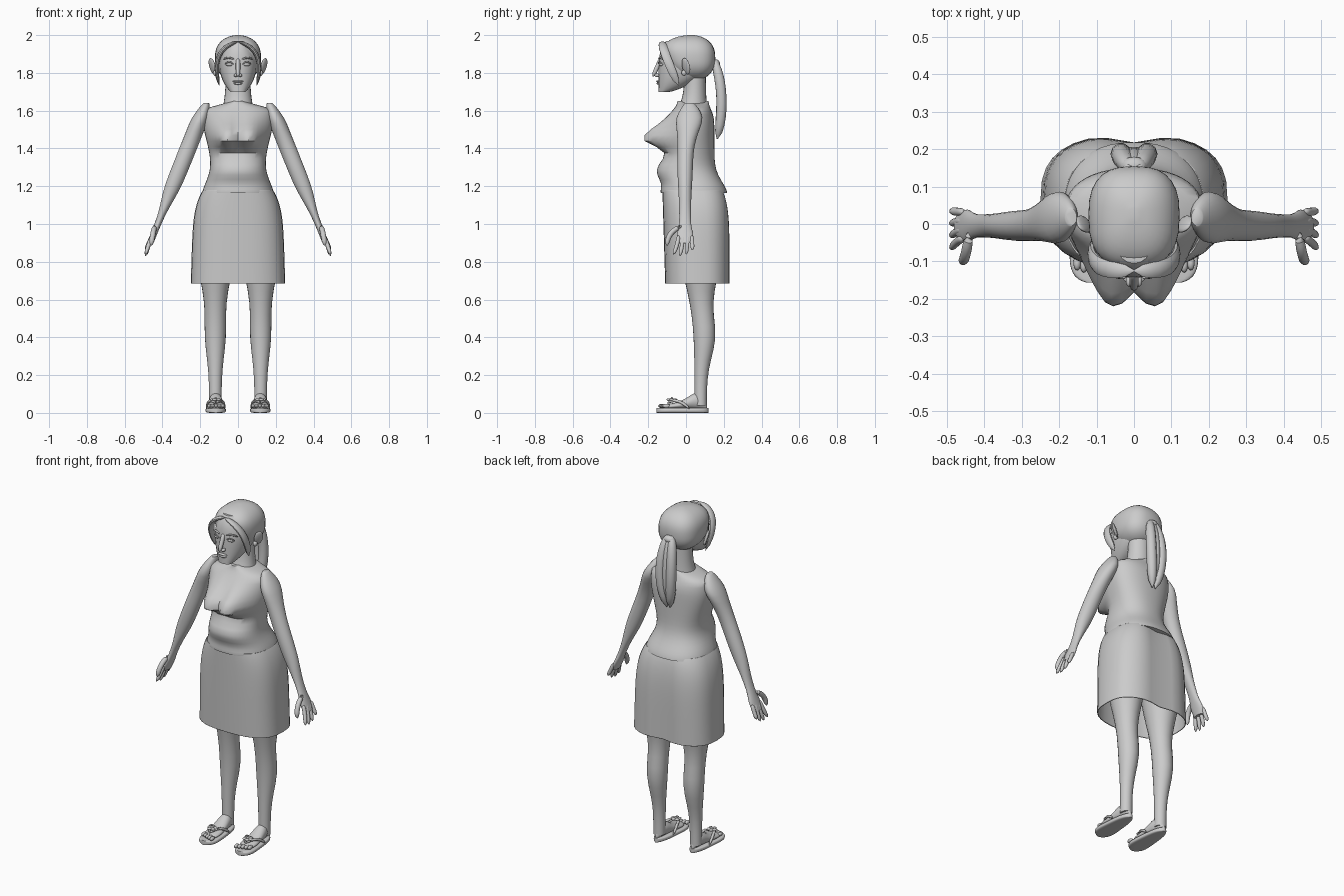
import bpy, bmesh
from math import sin, cos, pi, tau, exp, radians, copysign
from mathutils import Vector, Matrix

cube = bpy.data.objects.get("Cube")
if cube:
    bpy.data.objects.remove(cube, do_unlink=True)

grey = bpy.data.materials.new("plain grey")
grey.use_nodes = True
grey.diffuse_color = (0.6, 0.6, 0.6, 1)
shader = grey.node_tree.nodes["Principled BSDF"]
shader.inputs["Base Color"].default_value = grey.diffuse_color


def bump(value, centre, width):
    """Soft swelling: one at the centre, fading to nothing."""
    return exp(-((value - centre) / width) ** 2)


def dome(t, power):
    """Rounded fullness along a part: closed at both ends, full in the middle."""
    return max(0.01, 1 - abs(2 * t - 1) ** power) ** 0.5


def rounded(value, squareness):
    return copysign(abs(value) ** (2 / squareness), value)


def finish(name, bm, mirror):
    bmesh.ops.recalc_face_normals(bm, faces=bm.faces)
    mesh = bpy.data.meshes.new(name)
    bm.to_mesh(mesh)
    bm.free()
    mesh.materials.append(grey)
    part = bpy.data.objects.new(name, mesh)
    bpy.context.collection.objects.link(part)
    bpy.ops.object.select_all(action='DESELECT')
    part.select_set(True)
    bpy.context.view_layer.objects.active = part
    bpy.ops.object.shade_smooth_by_angle(angle=radians(45))
    if mirror:
        part.modifiers.new("Mirror", 'MIRROR')
    return part


def skin(name, rings, mirror, caps=True):
    """Join equal rings of points into a closed or open skin."""
    bm = bmesh.new()
    rings = [[bm.verts.new(point) for point in ring] for ring in rings]
    for lower, upper in zip(rings, rings[1:]):
        for i in range(len(lower)):
            bm.faces.new((lower[i - 1], lower[i], upper[i], upper[i - 1]))
    if caps:
        bm.faces.new(rings[0])
        bm.faces.new(rings[-1])
    return finish(name, bm, mirror)


def loft(name, start, end, section, sides=24, squareness=2.3, mirror=False,
         along_y=False, caps=True, relief=None):
    """section(station, t) gives centre x, half width, low edge and high edge."""
    rings = []
    count = 24
    for step in range(count + 1):
        t = (1 - cos(pi * step / count)) / 2
        station = start + (end - start) * t
        middle, half, low, high = section(station, t)
        ring = []
        for k in range(sides):
            angle = tau * k / sides
            x = middle + half * rounded(cos(angle), squareness)
            v = (low + high) / 2 + (high - low) / 2 * rounded(sin(angle), squareness)
            if relief:
                v += relief(x, station, sin(angle))
            ring.append((x, station, v) if along_y else (x, v, station))
        rings.append(ring)
    return skin(name, rings, mirror, caps)


def tube(name, start, bend, end, radius, flat=1, mirror=True):
    """Round-ended tube along a curve that is pulled towards the bend."""
    start, bend, end = Vector(start), Vector(bend), Vector(end)
    rings = []
    count = 12
    for step in range(count + 1):
        t = step / count
        centre = start.lerp(bend, t).lerp(bend.lerp(end, t), t)
        along = (bend - start).lerp(end - bend, t).normalized()
        side = along.orthogonal() if abs(along.y) > 0.9 else along.cross((0, 1, 0))
        side.normalize()
        across = along.cross(side)
        size = radius * dome(t, 4)
        rings.append([centre + size * (flat * cos(tau * k / 10) * side + sin(tau * k / 10) * across)
                      for k in range(10)])
    return skin(name, rings, mirror)


def blob(name, place, size, mirror=True, tilt=0, swing=0):
    bm = bmesh.new()
    bmesh.ops.create_uvsphere(bm, u_segments=14, v_segments=8, radius=1)
    turn = Matrix.Rotation(radians(swing), 4, 'Z') @ Matrix.Rotation(radians(tilt), 4, 'Y')
    shape = Matrix.Translation(place) @ turn @ Matrix.Diagonal((*size, 1))
    bmesh.ops.transform(bm, matrix=shape, verts=bm.verts)
    return finish(name, bm, mirror)


# Torso: hips, waist, belly, bust and sloping shoulders
def torso_section(z, t):
    hip, chest, top = bump(z, 1.15, 0.1), bump(z, 1.55, 0.15), bump(z, 1.65, 0.06)
    half = (0.14 + 0.05 * hip + 0.045 * chest) * min(1, (1.66 - z) * 20)
    belly = 0.07 * bump(z, 1.28, 0.08) + 0.04 * bump(z, 1.16, 0.05)
    return 0, half, 0.04 * top - 0.085 - belly, 0.15 + 0.07 * hip - 0.03 * top


def bust_relief(x, z, facing):
    if facing >= 0:
        return 0
    height = bump(z, 1.45, 0.05 if z < 1.45 else 0.09)
    return -0.145 * height * bump(abs(x), 0.06, 0.1 if abs(x) < 0.06 else 0.08)


loft("torso", 1.165, 1.65, torso_section, sides=44, relief=bust_relief)


def neck_section(z, t):
    flare = (1 - t) ** 3
    return 0, 0.066 + 0.02 * flare, -0.01 - 0.04 * flare, 0.105 + 0.01 * flare


loft("neck", 1.6, 1.8, neck_section, squareness=2)


# Skirt: open below, drawn in at the waist, with a valley at the back
def skirt_section(z, t):
    gather = t ** 6
    return 0, 0.25 - 0.015 * t - 0.05 * gather, -0.11 - 0.015 * t, 0.238 - 0.035 * gather


def back_valley(x, z, facing):
    return -0.02 * max(0, 1 - abs(x) * 10) if facing > 0 else 0


skirt = loft("skirt", 0.685, 1.18, skirt_section, sides=32, squareness=2.7,
             caps=False, relief=back_valley)
skirt.modifiers.new("Thickness", 'SOLIDIFY').thickness = 0.004


# Arm: sloping outwards from the shoulder to a flat palm
def arm_section(z, t):
    shoulder, palm = bump(z, 1.6, 0.15), bump(z, 0.94, 0.04)
    cap = min(1, (1.65 - z) * 10) ** 0.5
    half = 0.017 + 0.03 / (1 + exp((1.12 - z) * 25))
    depth = 0.03 + 0.045 * shoulder + 0.014 * palm + 0.01 * bump(z, 1.3, 0.15)
    middle = 0.025 * shoulder - 0.005
    return 0.2 + 0.4 * (1.56 - z), half * cap, middle - depth * cap, middle + depth * cap


loft("arm", 0.9, 1.64, arm_section, squareness=2, mirror=True)
for i, finger in enumerate(("index", "middle", "ring", "little")):
    root, tip = 0.024 * i - 0.04, 0.034 * i - 0.067
    tube(finger + "_finger", (0.456, root, 0.94), (0.47, root, 0.9),
         (0.49, tip, 0.83 + 0.008 * (i - 1) ** 2), 0.011)
tube("thumb", (0.44, -0.02, 0.99), (0.45, -0.1, 0.96), (0.46, -0.1, 0.885), 0.014)


# Leg: thigh, calf and ankle
def leg_section(z, t):
    thigh, calf = bump(z, 0.9, 0.3), bump(z, 0.4, 0.15)
    return (0.12, 0.033 + 0.018 * calf + 0.07 * thigh,
            0.045 - 0.08 * thigh, 0.11 + 0.04 * calf + 0.08 * thigh)


loft("leg", 0.04, 1, leg_section, squareness=2, mirror=True)


# Foot and sandal
def foot_section(y, t):
    full = dome(t, 4)
    return 0.118, (0.04 - 0.1 * y) * full, 0.02, 0.03 + (0.02 + 0.06 * bump(y, 0.07, 0.08)) * full


def sole_section(y, t):
    return 0.118, (0.047 - 0.1 * y) * dome(t, 4), 0, 0.026


loft("foot", -0.12, 0.112, foot_section, squareness=2, mirror=True, along_y=True)
loft("sandal_sole", -0.157, 0.118, sole_section, squareness=4, mirror=True, along_y=True)
for i in range(5):
    blob("toe", (0.08 + 0.018 * i, 0.006 * i - 0.128, 0.037), (0.01, 0.02, 0.011))
for edge in (-1, 1):
    tube("sandal_strap", (0.118 + 0.048 * edge, 0.02, 0.02), (0.118 + 0.04 * edge, -0.05, 0.09),
         (0.118, -0.1, 0.05), 0.008)
flower = Vector((0.118, -0.075, 0.07))
for i in range(5):
    petal = Matrix.Rotation(tau * i / 5, 3, 'Z') @ Vector((0.017, 0, 0))
    blob("flower_petal", flower + petal, (0.012, 0.012, 0.007))
blob("flower_centre", flower, (0.008, 0.008, 0.014))


# Head: narrow chin, full cheeks, jaw rising to the ears
def head_section(z, t):
    jaw = sin(pi * min(t, 0.5)) ** 0.8
    return (0, 0.1 * sin(pi * (0.8 * t + 0.07)) ** 0.6,
            0.04 * t ** 6 - 0.145, 0.2 * jaw - 0.085)


loft("head", 1.7, 1.97, head_section)
tube("nose_bridge", (0, -0.13, 1.88), (0, -0.15, 1.84), (0, -0.175, 1.78), 0.012, mirror=False)
blob("nostril", (0.012, -0.153, 1.787), (0.01, 0.015, 0.009))
blob("upper_lip", (0, -0.146, 1.755), (0.03, 0.012, 0.006), mirror=False)
blob("lower_lip", (0, -0.145, 1.744), (0.024, 0.012, 0.007), mirror=False)
blob("eye", (0.045, -0.13, 1.845), (0.02, 0.014, 0.01), swing=12)
tube("eyelid", (0.024, -0.142, 1.845), (0.045, -0.15, 1.87), (0.07, -0.125, 1.845), 0.004)
tube("brow", (0.02, -0.143, 1.87), (0.05, -0.145, 1.89), (0.08, -0.115, 1.87), 0.005)
blob("ear", (0.135, 0, 1.835), (0.009, 0.026, 0.046), tilt=18, swing=-38)
blob("ear_lobe", (0.12, -0.01, 1.8), (0.012, 0.014, 0.016))


# Hair: cap, swept side locks and a ponytail
def hair_section(z, t):
    full = dome(t, 2.5)
    return 0, 0.122 * full, 0.03 - full * (0.1 + 0.08 * t), 0.03 + 0.125 * full


loft("hair_cap", 1.757, 2, hair_section, sides=28, squareness=2.6)
tube("side_lock", (0, -0.125, 1.965), (0.15, -0.13, 1.93), (0.1, -0.04, 1.735), 0.024, flat=0.5)
blob("hair_tie", (0, 0.155, 1.85), (0.035, 0.025, 0.022), mirror=False)
tube("ponytail_strand", (0.01, 0.145, 1.88), (0.06, 0.22, 1.68), (0.01, 0.165, 1.45), 0.028)
tube("ponytail_core", (0, 0.145, 1.88), (0, 0.21, 1.7), (0, 0.165, 1.48), 0.024, mirror=False)
